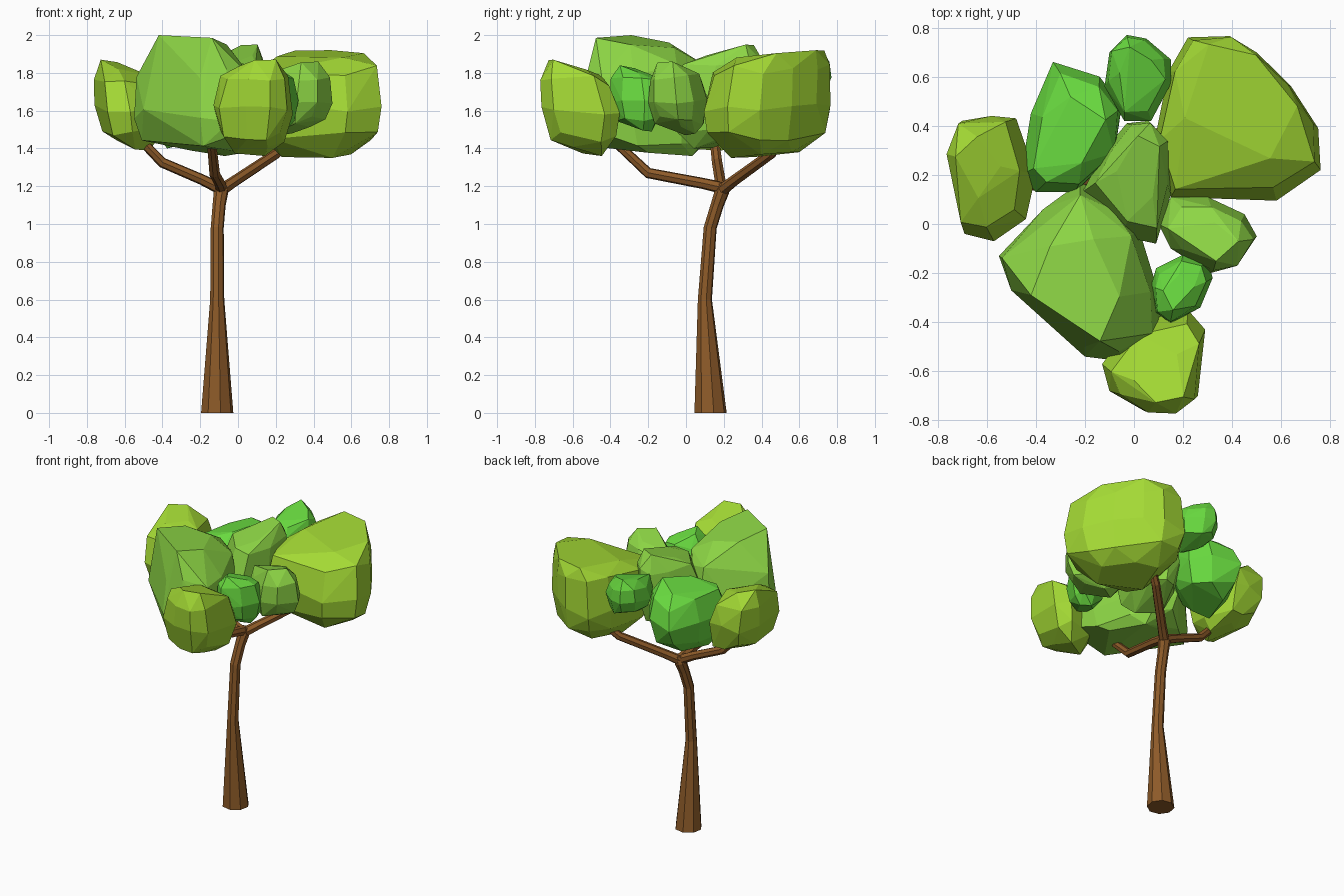
import bpy, bmesh, math, random
from mathutils import Vector

if "Cube" in bpy.data.objects:
    bpy.data.objects.remove(bpy.data.objects["Cube"])

random.seed(4)


def material(name, rgb):
    m = bpy.data.materials.new(name)
    m.diffuse_color = (*rgb, 1)
    m.use_nodes = True
    m.node_tree.nodes["Principled BSDF"].inputs["Base Color"].default_value = m.diffuse_color
    return m


BARK = material("bark", (0.27, 0.105, 0.022))
LIME = material("lime_leaf", (0.37, 0.7, 0.035))
MID = material("mid_leaf", (0.27, 0.68, 0.06))
GREEN = material("green_leaf", (0.14, 0.7, 0.05))


def finish(bm, name, mat):
    bmesh.ops.recalc_face_normals(bm, faces=bm.faces[:])
    me = bpy.data.meshes.new(name)
    bm.to_mesh(me)
    bm.free()
    me.materials.append(mat)
    ob = bpy.data.objects.new(name, me)
    bpy.context.collection.objects.link(ob)
    return ob


def tube(name, path, sides):
    """Faceted tapered tube through (x, y, z, radius) points."""
    bm = bmesh.new()
    pts = [Vector(p[:3]) for p in path]
    rings = []
    u = Vector((1, 0.2, 0))
    for i, p in enumerate(pts):
        t = (pts[min(i + 1, len(pts) - 1)] - pts[max(i - 1, 0)]).normalized()
        if i == 0 and p.z == 0:
            t = Vector((0, 0, 1))          # flat foot on the ground
        u = (u - t * u.dot(t)).normalized()
        v = t.cross(u)
        ring = []
        for k in range(sides):
            a = math.tau * k / sides
            ring.append(bm.verts.new(p + (u * math.cos(a) + v * math.sin(a)) * path[i][3]))
        rings.append(ring)
    for a, b in zip(rings, rings[1:]):
        for k in range(sides):
            n = (k + 1) % sides
            bm.faces.new((a[k], a[n], b[n], b[k]))
    bm.faces.new(rings[0])
    bm.faces.new(rings[-1])
    return finish(bm, name, BARK)


# (height fraction, outline scale, share of the top shift)
RINGS = ((0, .46, -.5), (.2, .82, -.2), (.48, 1, 0), (.78, .84, .5), (1, .5, 1))
BOXY = ((0, .56, -.3), (.2, .9, -.1), (.48, 1, 0), (.82, .93, .2), (1, .7, 1))
LOW = ((0, .6, -.9), (.14, .9, -.3), (.33, 1, 0), (.7, .9, .1), (1, .6, 1))


def clump(name, mat, z0, z1, outline, shift=(0, 0), rings=RINGS, tilt=.3):
    """Convex faceted leaf clump; caps slope down away from the shift direction."""
    bm = bmesh.new()
    n = len(outline)
    c = Vector((sum(p[0] for p in outline), sum(p[1] for p in outline))) / n
    s = Vector(shift)
    lean = s.normalized()
    reach = max((Vector(p) - c).dot(lean) for p in outline[::2])
    back = min((Vector(p) - c).dot(lean) for p in outline[::2])
    for f, scale, w in rings:
        cap = f in (0, 1)
        for i, p in enumerate(outline):
            if cap and i % 2:
                continue                   # fewer points at the caps
            d = Vector(p) - c
            k = scale if scale == 1 else scale * random.uniform(.95, 1.06)
            xy = c + d * k + s * w
            z = z0 + (z1 - z0) * (f if cap else f + random.uniform(-.06, .06))
            if f == 1:
                z -= tilt * scale * (reach - d.dot(lean))
            elif f == 0:
                z += tilt * scale * (d.dot(lean) - back)
            bm.verts.new((xy.x, xy.y, z))
    res = bmesh.ops.convex_hull(bm, input=bm.verts[:])
    junk = [v for v in res["geom_interior"] if isinstance(v, bmesh.types.BMVert)]
    bmesh.ops.delete(bm, geom=junk, context='VERTS')
    bmesh.ops.dissolve_limit(bm, angle_limit=math.radians(6),
                             verts=bm.verts[:], edges=bm.edges[:])
    return finish(bm, name, mat)


# Trunk and three branches
tube("trunk", [(-.11, .13, 0, .087), (-.11, .1, .6, .038), (-.11, .128, .98, .035),
               (-.1, .165, 1.1, .035), (-.09, .19, 1.17, .039), (-.085, .195, 1.215, .028)], 8)
tube("left_branch", [(-.08, .19, 1.18, .032), (-.19, .18, 1.235, .029),
                     (-.4, .165, 1.325, .028), (-.52, .15, 1.45, .025)], 7)
tube("right_branch", [(-.1, .18, 1.17, .034), (-.02, .25, 1.225, .03),
                      (.2, .45, 1.37, .028), (.28, .5, 1.45, .024)], 7)
tube("front_branch", [(-.09, .2, 1.19, .032), (-.095, .09, 1.215, .03),
                      (-.125, -.2, 1.27, .029), (-.14, -.36, 1.42, .025)], 7)

# Large leaf clumps
clump("right_clump", LIME, 1.35, 1.92,
      [(.22, .76), (.39, .765), (.5, .69), (.64, .56), (.75, .39), (.76, .22),
       (.58, .095), (.15, .11), (.08, .32), (.14, .62)], (.02, .07), BOXY, .1)
clump("centre_front_clump", MID, 1.36, 2.0,
      [(-.37, .06), (-.22, .17), (-.08, .1), (.02, -.02), (.1, -.28), (.12, -.48),
       (-.04, -.56), (-.2, -.54), (-.5, -.27), (-.55, -.13)], (-.05, -.05), LOW, .2)
clump("front_clump", LIME, 1.36, 1.87,
      [(-.13, -.57), (-.1, -.68), (.04, -.76), (.17, -.765), (.26, -.7),
       (.29, -.43), (.22, -.35), (.0, -.4)], (.02, -.06))
clump("left_clump", LIME, 1.39, 1.87,
      [(-.76, .28), (-.7, .42), (-.58, .44), (-.48, .43), (-.4, .2),
       (-.44, .02), (-.57, -.07), (-.69, -.04)], (-.06, .03))

# Smaller leaf clumps
clump("back_left_clump", GREEN, 1.4, 1.85,
      [(-.33, .66), (-.14, .6), (-.05, .48), (-.08, .28), (-.24, .13),
       (-.4, .13), (-.46, .2), (-.42, .45)], (.04, .0))
clump("centre_clump", MID, 1.4, 1.95,
      [(-.03, .41), (.06, .42), (.14, .33), (.15, .12), (.09, -.08),
       (-.05, -.05), (-.21, .13), (-.12, .3)], (.03, .05))
clump("right_front_clump", MID, 1.47, 1.86,
      [(.1, .0), (.15, .11), (.3, .11), (.45, .04), (.5, -.05),
       (.42, -.17), (.31, -.2), (.15, -.1)], (.03, -.03))
clump("small_front_clump", GREEN, 1.49, 1.84,
      [(.07, -.25), (.09, -.18), (.2, -.125), (.3, -.14), (.32, -.22),
       (.27, -.34), (.15, -.405), (.09, -.36)], (-.01, -.02))
clump("back_clump", GREEN, 1.63, 1.92,
      [(-.03, .77), (.05, .755), (.15, .67), (.15, .57), (.07, .42),
       (-.04, .42), (-.12, .56), (-.1, .7)], (-.01, .03))
